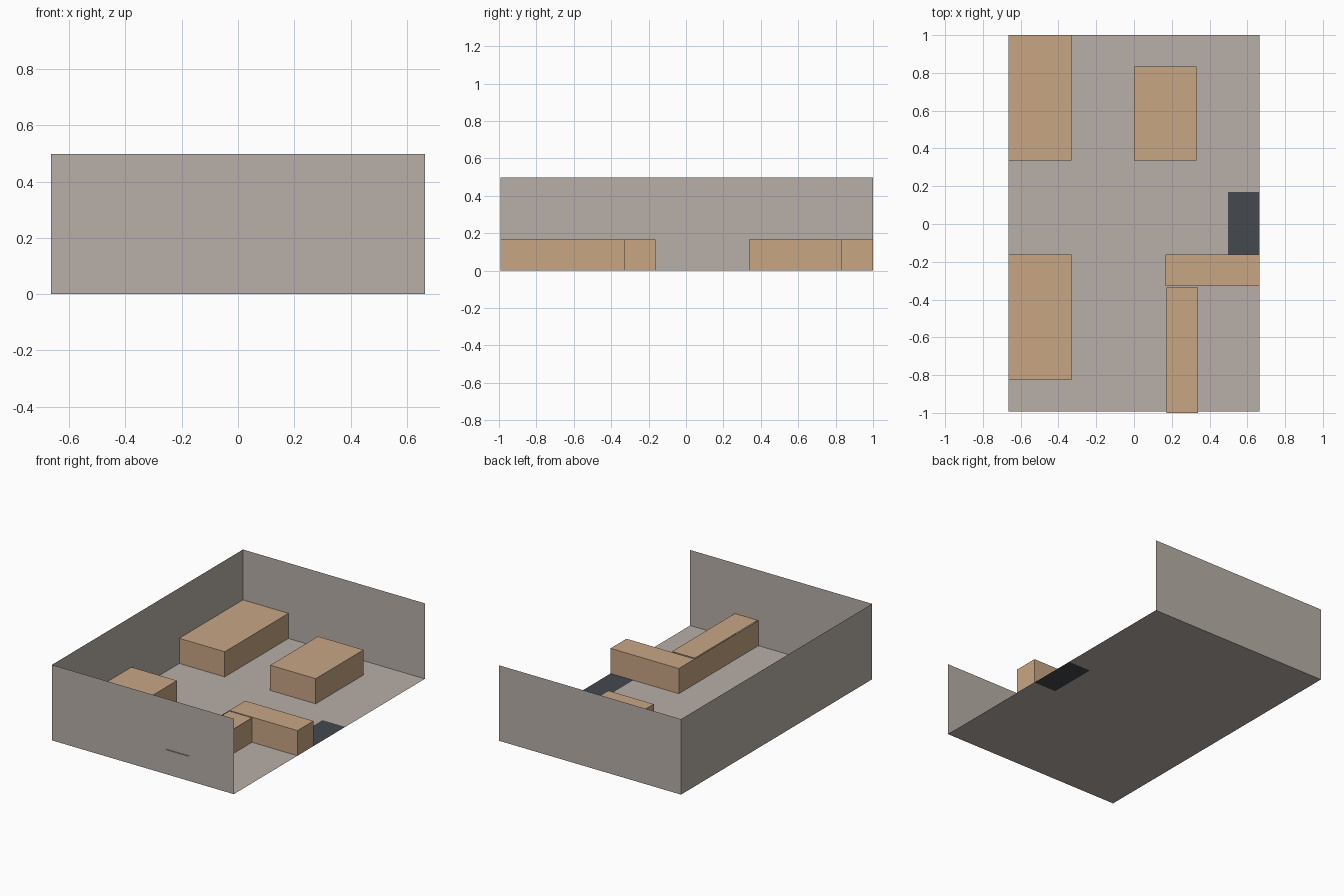
import bpy
import bmesh

if "Cube" in bpy.data.objects:
    bpy.data.objects.remove(bpy.data.objects["Cube"])

U = 0.166                       # layout module
X0, X1 = -4 * U, 4 * U          # room extents
Y0, Y1 = 1 - 12 * U, 1.0
WALL_H, BLOCK_H = 3 * U, U


def material(name, rgb):
    m = bpy.data.materials.new(name)
    m.diffuse_color = (*rgb, 1)
    m.use_nodes = True
    m.node_tree.nodes["Principled BSDF"].inputs["Base Color"].default_value = m.diffuse_color
    return m


GREY = material("warm_grey", (0.479, 0.429, 0.392))
TAN = material("tan_wood", (0.578, 0.381, 0.231))
DARK = material("dark_slate", (0.058, 0.065, 0.074))


def finish(name, bm, *mats):
    bmesh.ops.remove_doubles(bm, verts=bm.verts, dist=1e-5)
    mesh = bpy.data.meshes.new(name)
    bm.to_mesh(mesh)
    bm.free()
    for m in mats:
        mesh.materials.append(m)
    obj = bpy.data.objects.new(name, mesh)
    bpy.context.collection.objects.link(obj)
    return obj


def quad(bm, *pts):
    return bm.faces.new([bm.verts.new(p) for p in pts])


def wall(name, a, b, height, mat):
    """Thin upright sheet from plan point a to b."""
    bm = bmesh.new()
    quad(bm, (*a, 0), (*b, 0), (*b, height), (*a, height))
    return finish(name, bm, mat)


def block(name, x0, x1, y0, y1, skip="", shift=(0, 0)):
    """Bottomless box; skip lists hidden sides: l, r, f, b. shift moves the lid."""
    bm = bmesh.new()
    sides = {"f": ((x0, y0), (x1, y0)), "r": ((x1, y0), (x1, y1)),
             "b": ((x1, y1), (x0, y1)), "l": ((x0, y1), (x0, y0))}
    for key, (a, b) in sides.items():
        if key not in skip:
            quad(bm, (*a, 0), (*b, 0), (*b, BLOCK_H), (*a, BLOCK_H))
    dx, dy = shift
    quad(bm, *[(x + dx, y + dy, BLOCK_H)
               for x, y in ((x0, y0), (x1, y0), (x1, y1), (x0, y1))])
    return finish(name, bm, TAN)


# Floor with the dark doormat cut in as its own face
bm = bmesh.new()
xs = (X0, 3 * U, X1)
ys = (Y0, 1 - 7 * U, 1 - 5 * U, Y1)
for i in range(2):
    for j in range(3):
        f = quad(bm, (xs[i], ys[j], 0), (xs[i + 1], ys[j], 0),
                 (xs[i + 1], ys[j + 1], 0), (xs[i], ys[j + 1], 0))
        f.material_index = 1 if (i, j) == (1, 1) else 0
finish("floor_with_doormat", bm, GREY, DARK)

# Three walls, right side open
wall("front_wall", (X1, Y0), (X0, Y0), WALL_H, GREY)
wall("left_wall", (X0, Y0), (X0, Y1), WALL_H, GREY)
wall("back_wall", (X0, Y1), (X1, Y1), WALL_H, GREY)

# Furniture blocks
block("back_bed", X0, -2 * U, 1 - 4 * U, Y1, skip="lb")
block("front_bed", X0, -2 * U, 1 - 11 * U, 1 - 7 * U, skip="l")
block("table", 0, 2 * U, 1 - 4 * U, 1 - U)
block("cross_counter", U, X1, 1 - 8 * U, 1 - 7 * U)
# Long counter, its lid slightly offset through the front wall
block("long_counter", U, 2 * U, Y0, 1 - 8 * U, skip="fb", shift=(0.006, -0.008))
